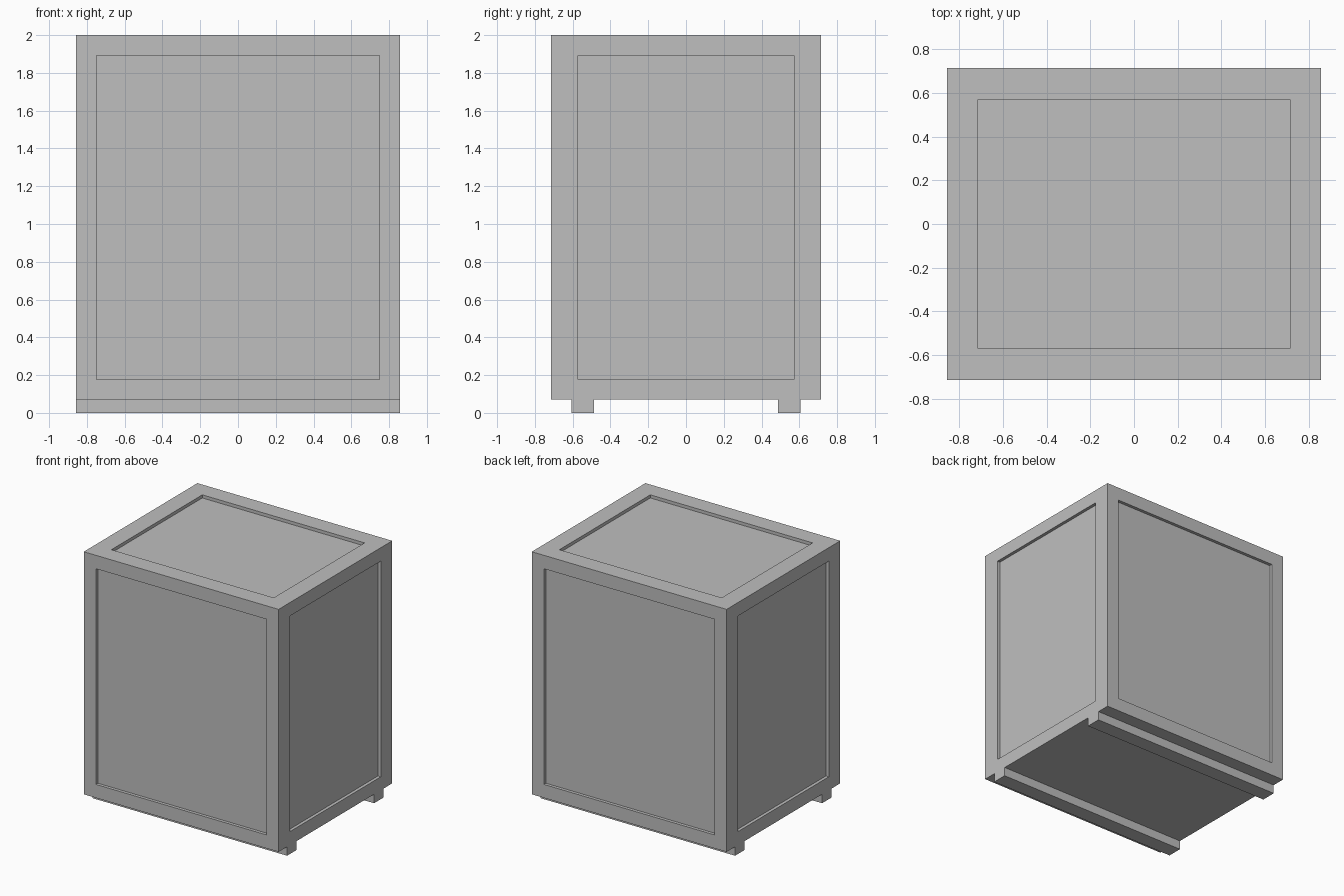
import bpy
import bmesh
from mathutils import Matrix, Vector

old = bpy.data.objects.get("Cube")
if old:
    bpy.data.objects.remove(old, do_unlink=True)

W, D, H = 0.857, 0.714, 2.0      # half width, half depth, full height
FOOT, FOOT_OUT, FOOT_IN = 0.071, 0.607, 0.486
EDGE, RIM, DEPTH = 0.107, 0.143, 0.025

grey = bpy.data.materials.new("grey")
grey.use_nodes = True
grey.diffuse_color = (0.52, 0.52, 0.52, 1)
grey.node_tree.nodes["Principled BSDF"].inputs["Base Color"].default_value = grey.diffuse_color


def make_object(name, bm):
    bmesh.ops.recalc_face_normals(bm, faces=bm.faces)
    mesh = bpy.data.meshes.new(name)
    bm.to_mesh(mesh)
    bm.free()
    mesh.materials.append(grey)
    obj = bpy.data.objects.new(name, mesh)
    bpy.context.collection.objects.link(obj)
    return obj


def add_box(bm, center, size):
    matrix = Matrix.Translation(center) @ Matrix.Diagonal((*size, 1))
    bmesh.ops.create_cube(bm, size=1, matrix=matrix)


# Crate body with two runners: side profile extruded across the width
half = [(FOOT_IN, FOOT), (FOOT_IN, 0), (FOOT_OUT, 0), (FOOT_OUT, FOOT), (D, FOOT), (D, H)]
profile = half + [(-y, z) for y, z in reversed(half)]
bm = bmesh.new()
side = bm.faces.new([bm.verts.new((-W, y, z)) for y, z in profile])
extruded = bmesh.ops.extrude_face_region(bm, geom=[side])["geom"]
bmesh.ops.translate(bm, vec=(2 * W, 0, 0),
                    verts=[v for v in extruded if isinstance(v, bmesh.types.BMVert)])
body = make_object("crate_body", bm)

# Cutters for the recessed panels on the four sides and the top
bm = bmesh.new()
low, high = FOOT + EDGE, H - EDGE
mid, tall = (low + high) / 2, high - low
for s in (-1, 1):
    add_box(bm, Vector((0, s * D, mid)), (2 * (W - EDGE), 2 * DEPTH, tall))
    add_box(bm, Vector((s * W, 0, mid)), (2 * DEPTH, 2 * (D - RIM), tall))
add_box(bm, Vector((0, 0, H)), (2 * (W - RIM), 2 * (D - RIM), 2 * DEPTH))
cutter = make_object("panel_cutter", bm)
cutter.hide_render = True

# Cut the panels, then drop the cutter
cut = body.modifiers.new("panel_recesses", "BOOLEAN")
cut.operation = "DIFFERENCE"
cut.solver = "EXACT"
cut.object = cutter
bpy.context.view_layer.objects.active = body
bpy.ops.object.modifier_apply(modifier=cut.name)
bpy.data.objects.remove(cutter, do_unlink=True)
